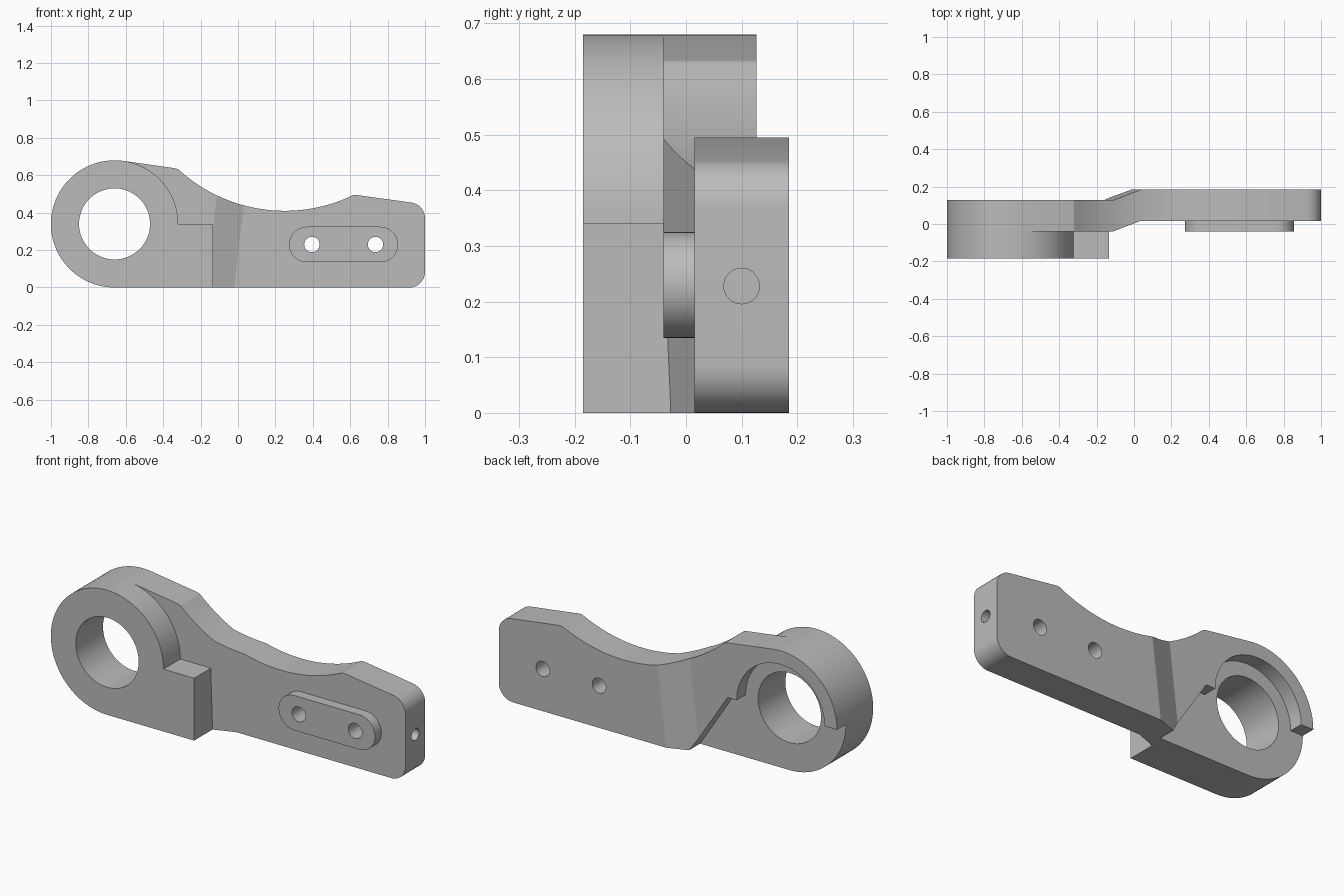
import bpy, bmesh
from math import cos, sin, radians

if "Cube" in bpy.data.objects:
    bpy.data.objects.remove(bpy.data.objects["Cube"], do_unlink=True)

grey = bpy.data.materials.new("plain_grey")
grey.use_nodes = True
colour = (0.5, 0.5, 0.5, 1)
grey.diffuse_color = colour
grey.node_tree.nodes["Principled BSDF"].inputs["Base Color"].default_value = colour

RING_X, RING_Z, RING_R = -0.66, 0.34, 0.34


def arc(cx, cz, r, a0, a1, n):
    """Points along an arc, angles in degrees."""
    steps = [radians(a0 + (a1 - a0) * i / n) for i in range(n + 1)]
    return [(cx + r * cos(a), cz + r * sin(a)) for a in steps]


def loft(name, start, end):
    """Closed solid between two matching loops of 3D points."""
    bm = bmesh.new()
    a = [bm.verts.new(p) for p in start]
    b = [bm.verts.new(p) for p in end]
    bm.faces.new(a)
    bm.faces.new(b[::-1])
    for i in range(len(a)):
        j = (i + 1) % len(a)
        bm.faces.new((a[i], b[i], b[j], a[j]))
    bmesh.ops.recalc_face_normals(bm, faces=bm.faces)
    mesh = bpy.data.meshes.new(name)
    bm.to_mesh(mesh)
    bm.free()
    mesh.materials.append(grey)
    ob = bpy.data.objects.new(name, mesh)
    bpy.context.collection.objects.link(ob)
    return ob


def prism(name, outline, y0, y1):
    """Front outline (x, z) extruded along y."""
    return loft(name, [(x, y0, z) for x, z in outline],
                [(x, y1, z) for x, z in outline])


def hole(x, z, r, n=48):
    return prism("hole_cutter", arc(x, z, r, 0, 360, n)[:-1], -0.5, 0.5)


def boolean(ob, tool, operation="DIFFERENCE"):
    """Apply a boolean and remove its helper."""
    tool.hide_render = True
    mod = ob.modifiers.new("cut", "BOOLEAN")
    mod.operation, mod.object, mod.solver = operation, tool, "EXACT"
    bpy.context.view_layer.objects.active = ob
    bpy.ops.object.modifier_apply(modifier=mod.name)
    bpy.data.objects.remove(tool, do_unlink=True)


# Arm: side outline with ring end, scooped top and rounded far end
outline = arc(RING_X, RING_Z, RING_R, 270, 82, 60)
outline += [(-0.34, 0.638), (-0.32, 0.632)]
outline += arc(0.25, 1.25, 0.84, 228.2, 294.6, 40)
outline += [(0.615, 0.494), (0.63, 0.495)]
outline += arc(0.915, 0.37, 0.085, 82, 0, 12)
outline += arc(0.915, 0.085, 0.085, 0, -90, 12)
arm = prism("arm", outline, -0.4, 0.4)

# Plan shape with the sideways jog, leaning slightly with height
plan = [(-1.2, -0.04), (-0.17, -0.04), (-0.02, 0.015), (1.2, 0.015),
        (1.2, 0.185), (-0.01, 0.185), (-0.17, 0.127), (-1.2, 0.127)]


def plan_at(z):
    return [(x + 0.117 * z if abs(x) < 1 else x, y, z) for x, y in plan]


boolean(arm, loft("plan_cutter", plan_at(-0.2), plan_at(0.9)), "INTERSECT")

# Rear recess: round pocket above, open with a slanted wall below
recess = arc(RING_X, RING_Z, 0.265, 0, 180, 40)
recess += [(-1.2, RING_Z), (-1.2, -0.1), (-0.055, -0.1), (-0.34, RING_Z)]
boolean(arm, prism("recess_cutter", recess, 0.05, 0.4))

# Front boss: ring with a square foot block
boss_outline = arc(RING_X, RING_Z, RING_R, 270, 82, 60)
boss_outline += arc(RING_X, RING_Z, RING_R, 82, 0, 24)[1:]
boss_outline += [(-0.135, RING_Z), (-0.135, 0)]
boss = prism("ring_boss", boss_outline, -0.185, -0.028)

# Raised slotted pad
pad_outline = arc(0.368, 0.23, 0.095, 90, 270, 24) + arc(0.76, 0.23, 0.095, -90, 90, 24)
pad = prism("pad", pad_outline, -0.04, 0.02)

# Bore and pin holes
for ob in (arm, boss):
    boolean(ob, hole(RING_X, RING_Z, 0.19, 64))
for ob in (arm, pad):
    for x in (0.395, 0.735):
        boolean(ob, hole(x, 0.23, 0.041))

# Blind hole in the far end
ring = arc(0.1, 0.228, 0.032, 0, 360, 32)[:-1]
boolean(arm, loft("end_hole_cutter", [(0.85, y, z) for y, z in ring],
                  [(1.1, y, z) for y, z in ring]))

# Smooth curved walls, keep edges crisp
for ob in (arm, boss, pad):
    bpy.ops.object.select_all(action="DESELECT")
    ob.select_set(True)
    bpy.context.view_layer.objects.active = ob
    bpy.ops.object.shade_smooth_by_angle(angle=radians(15))
